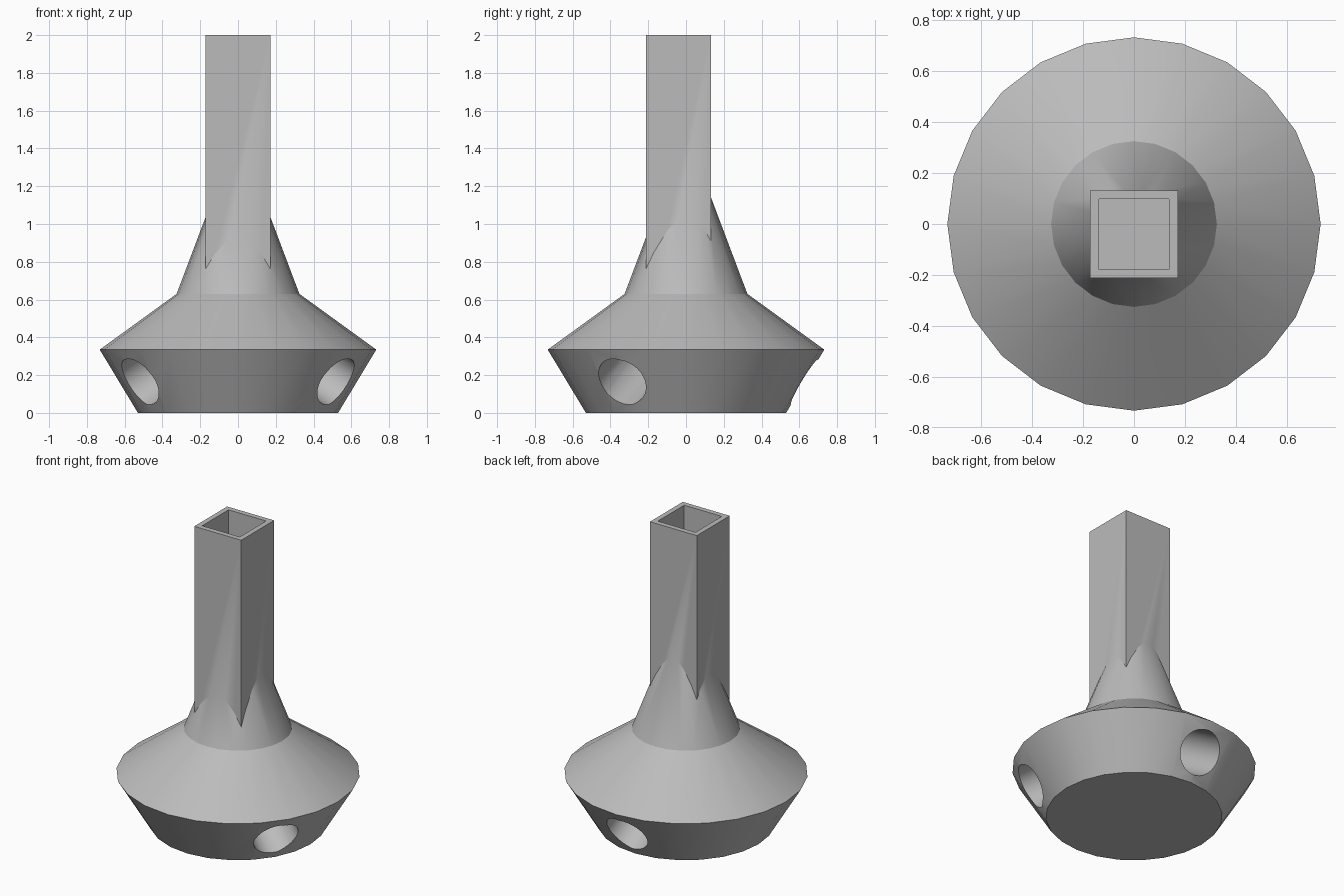
import bpy
import bmesh
import math
from mathutils import Matrix, Vector

default = bpy.data.objects.get("Cube")
if default:
    bpy.data.objects.remove(default, do_unlink=True)

# Single plain grey
GREY = (0.5, 0.5, 0.5, 1.0)
grey = bpy.data.materials.new("plain grey")
grey.use_nodes = True
grey.diffuse_color = GREY
grey.node_tree.nodes["Principled BSDF"].inputs["Base Color"].default_value = GREY

SIDES = 24
TUBE_Y = -0.04          # the tube and the ports share this off-centre axis
TUBE_HALF = 0.172
BORE_HALF = 0.138


def add_object(name, bm):
    bmesh.ops.recalc_face_normals(bm, faces=bm.faces)
    mesh = bpy.data.meshes.new(name)
    bm.to_mesh(mesh)
    bm.free()
    mesh.materials.append(grey)
    obj = bpy.data.objects.new(name, mesh)
    bpy.context.collection.objects.link(obj)
    return obj


def lathe(name, profile):
    """Closed solid of revolution from (radius, height) pairs."""
    bm = bmesh.new()
    rings = []
    for r, z in profile:
        angles = [2 * math.pi * i / SIDES for i in range(SIDES)]
        rings.append([bm.verts.new((r * math.cos(a), r * math.sin(a), z)) for a in angles])
    for low, high in zip(rings, rings[1:]):
        for i in range(SIDES):
            j = (i + 1) % SIDES
            bm.faces.new((low[i], low[j], high[j], high[i]))
    bm.faces.new(rings[0][::-1])
    bm.faces.new(rings[-1])
    return add_object(name, bm)


def square_bar(name, half, z0, z1):
    bm = bmesh.new()
    bmesh.ops.create_cube(bm, size=1)
    bmesh.ops.scale(bm, vec=(2 * half, 2 * half, z1 - z0), verts=bm.verts)
    bmesh.ops.translate(bm, vec=(0, TUBE_Y, (z0 + z1) / 2), verts=bm.verts)
    return add_object(name, bm)


def port_cutter(name, azimuth, distance):
    """Cylinder driven square into the sloping lower wall."""
    tilt = math.radians(30.8)
    flat = Vector((math.cos(azimuth), math.sin(azimuth), 0))
    axis = flat * math.cos(tilt) - Vector((0, 0, math.sin(tilt)))
    mouth = Vector((0, TUBE_Y, 0.165)) + flat * distance
    depth, outside = 0.62, 0.2
    bm = bmesh.new()
    bmesh.ops.create_cone(bm, cap_ends=True, segments=32, radius1=0.141,
                          radius2=0.141, depth=depth + outside)
    place = Matrix.Translation(mouth + axis * (outside - depth) / 2)
    bmesh.ops.transform(bm, matrix=place @ axis.to_track_quat('Z', 'Y').to_matrix().to_4x4(),
                        verts=bm.verts)
    return add_object(name, bm)


def combine(target, other, operation):
    """Boolean applied straight away; the helper is then removed."""
    mod = target.modifiers.new(operation.lower(), 'BOOLEAN')
    mod.operation = operation
    mod.solver = 'EXACT'
    mod.object = other
    other.hide_render = True
    bpy.context.view_layer.objects.active = target
    bpy.ops.object.modifier_apply(modifier=mod.name)
    bpy.data.objects.remove(other, do_unlink=True)


# Flared base with sloping shoulder and neck cone
body = lathe("base_and_tube", [(0.53, 0), (0.732, 0.335), (0.325, 0.63), (0.11, 1.2)])

# Square tube rising from the neck, with an open bore
combine(body, square_bar("tube", TUBE_HALF, 0.5, 2.0), 'UNION')
combine(body, square_bar("bore_cutter", BORE_HALF, 0.95, 2.2), 'DIFFERENCE')

# Three round ports spaced evenly around the lower wall
for degrees, distance in ((-30, 0.605), (90, 0.665), (210, 0.605)):
    combine(body, port_cutter("port_cutter", math.radians(degrees), distance), 'DIFFERENCE')

# Smooth round walls, crisp rims
bpy.ops.object.select_all(action='DESELECT')
body.select_set(True)
bpy.context.view_layer.objects.active = body
bpy.ops.object.shade_smooth_by_angle(angle=math.radians(30))
